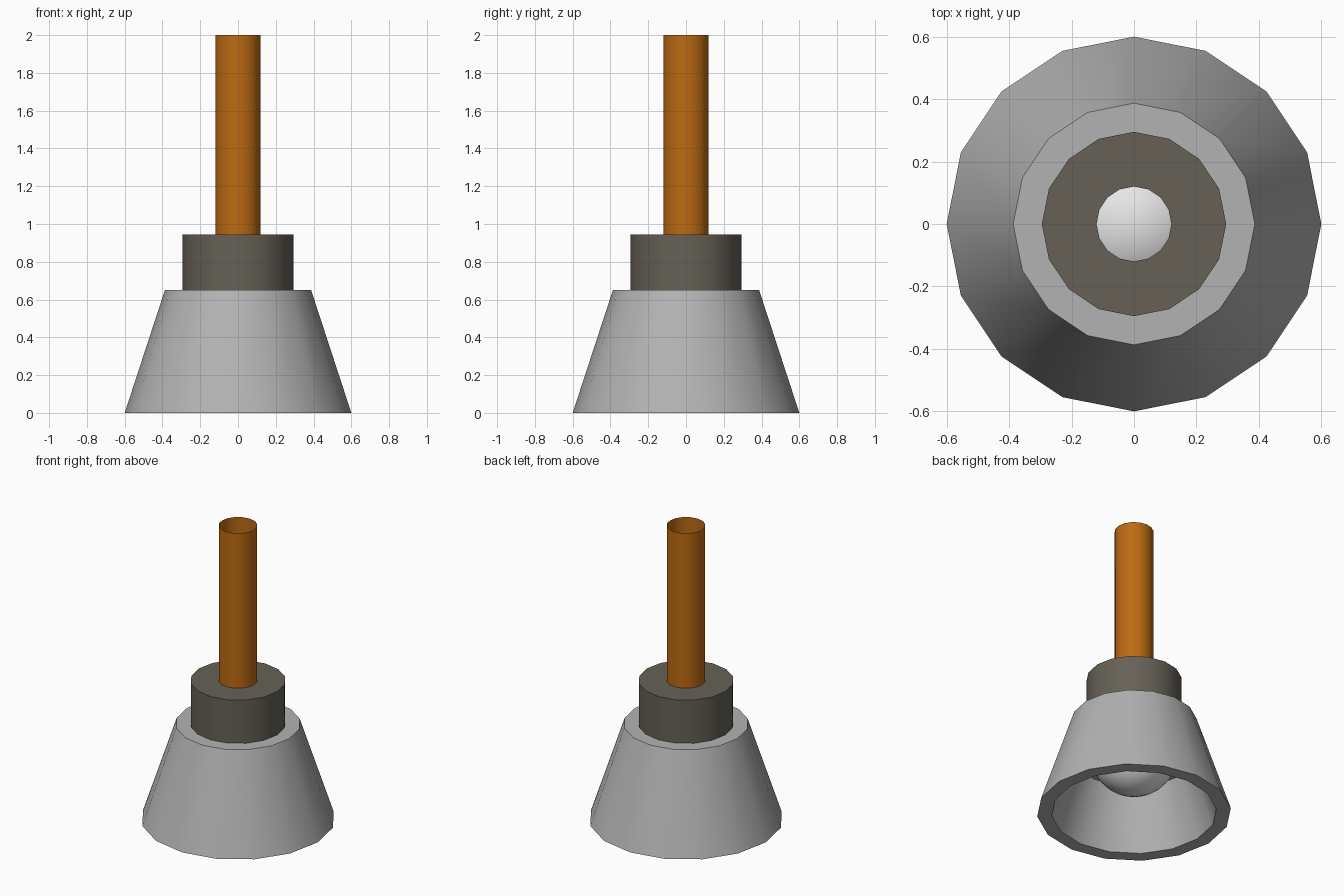
import bpy, bmesh, math

if "Cube" in bpy.data.objects:
    bpy.data.objects.remove(bpy.data.objects["Cube"])

SIDES = 16


def material(name, r, g, b):
    m = bpy.data.materials.new(name)
    m.diffuse_color = (r, g, b, 1)
    m.use_nodes = True
    m.node_tree.nodes["Principled BSDF"].inputs["Base Color"].default_value = m.diffuse_color
    return m


grey = material("grey metal", 0.45, 0.45, 0.45)
dark = material("dark olive grey", 0.132, 0.12, 0.094)
orange = material("orange", 0.50, 0.145, 0.006)
white = material("bulb white", 0.90, 0.90, 0.90)


def finish(obj, mat):
    obj.data.materials.append(mat)
    bpy.ops.object.select_all(action='DESELECT')
    obj.select_set(True)
    bpy.context.view_layer.objects.active = obj
    bpy.ops.object.shade_smooth_by_angle(angle=math.radians(30))


def lathe(name, profile, mat, closed=False):
    """Spin a (radius, z) profile around the z axis."""
    bm = bmesh.new()
    rings = []
    for r, z in profile:
        rings.append([bm.verts.new((r * math.cos(math.tau * i / SIDES),
                                    r * math.sin(math.tau * i / SIDES), z))
                      for i in range(SIDES)])
    if closed:
        rings.append(rings[0])
    for a, b in zip(rings, rings[1:]):
        for i in range(SIDES):
            j = (i + 1) % SIDES
            bm.faces.new((a[i], a[j], b[j], b[i]))
    me = bpy.data.meshes.new(name)
    bm.to_mesh(me)
    bm.free()
    obj = bpy.data.objects.new(name, me)
    bpy.context.collection.objects.link(obj)
    finish(obj, mat)


# Hollow lampshade with a thick wall and inner ceiling
lathe("lamp_shade", [(0.12, 0.40), (0.375, 0.40), (0.51, 0), (0.60, 0),
                     (0.387, 0.65), (0.295, 0.65)], grey)

# Socket collar, open in the middle
lathe("socket", [(0.295, 0.65), (0.295, 0.945), (0.12, 0.945)], dark)

# Open hanging tube
lathe("hanging_tube", [(0.12, 0.945), (0.12, 2.0)], orange)

# Bulb
bpy.ops.mesh.primitive_uv_sphere_add(segments=32, ring_count=16, radius=0.27,
                                     location=(0, 0, 0.42))
bulb = bpy.context.object
bulb.name = "bulb"
finish(bulb, white)
